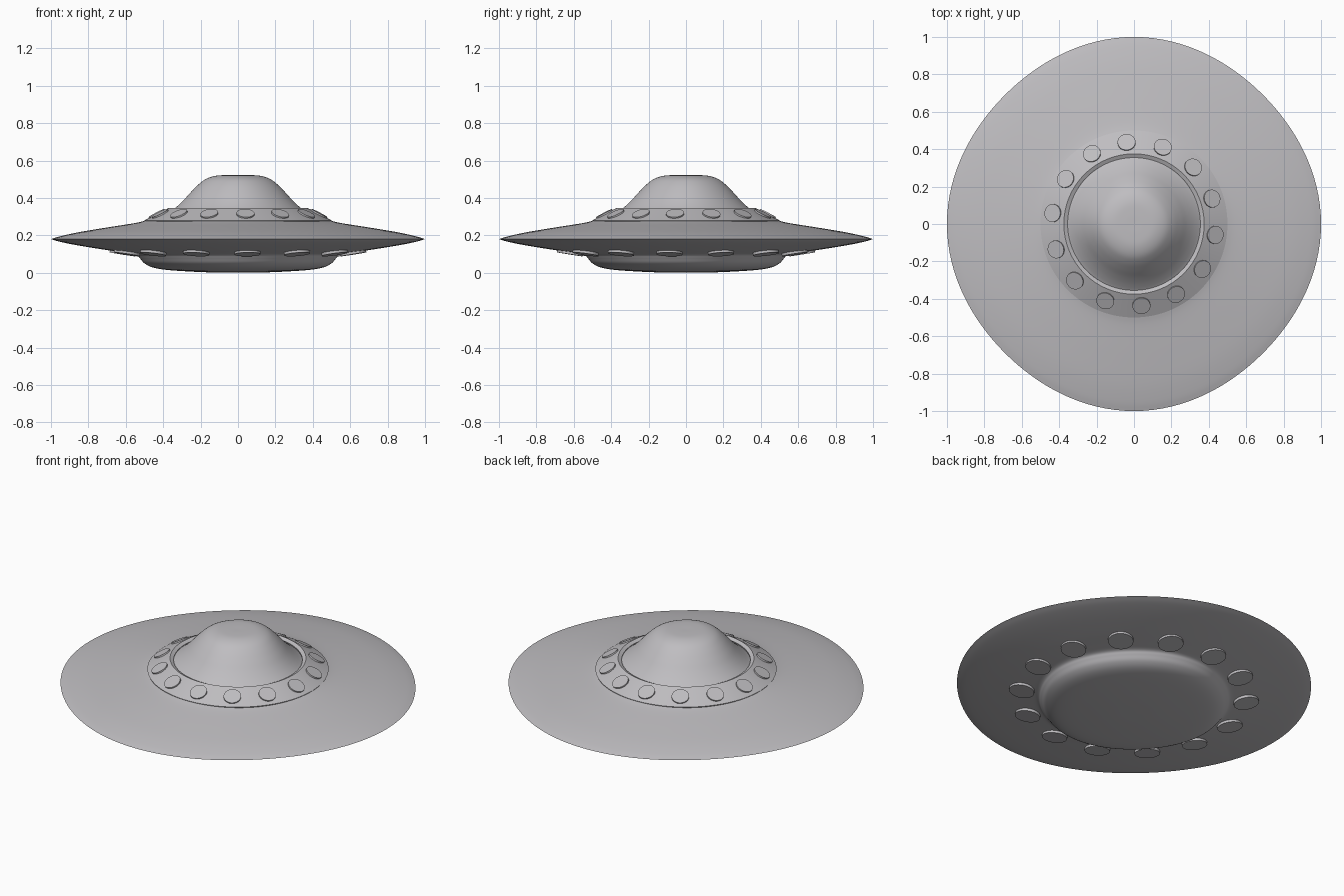
import bpy, bmesh, math
from mathutils import Vector, Matrix

if "Cube" in bpy.data.objects:
    bpy.data.objects.remove(bpy.data.objects["Cube"])

SEG = 128


def material(name, c):
    m = bpy.data.materials.new(name)
    m.diffuse_color = (*c, 1)
    m.use_nodes = True
    m.node_tree.nodes["Principled BSDF"].inputs["Base Color"].default_value = m.diffuse_color
    return m


grey = material("hull_grey", (0.52, 0.51, 0.53))


def spline(pts, n=5):
    """Smooth curve through the profile points (Catmull-Rom)."""
    p = [Vector(q) for q in pts]
    p = [2 * p[0] - p[1]] + p + [2 * p[-1] - p[-2]]
    out = []
    for i in range(1, len(p) - 2):
        a, b, c, d = p[i - 1:i + 3]
        for k in range(n):
            t = k / n
            out.append(0.5 * (2 * b + (c - a) * t + (2 * a - 5 * b + 4 * c - d) * t * t
                              + (3 * b - a - 3 * c + d) * t ** 3))
    return out + [p[-2]]


def finish(bm, name, angle=35):
    bmesh.ops.recalc_face_normals(bm, faces=bm.faces)
    me = bpy.data.meshes.new(name)
    bm.to_mesh(me)
    bm.free()
    ob = bpy.data.objects.new(name, me)
    bpy.context.collection.objects.link(ob)
    me.materials.append(grey)
    bpy.ops.object.select_all(action='DESELECT')
    ob.select_set(True)
    bpy.context.view_layer.objects.active = ob
    bpy.ops.object.shade_smooth_by_angle(angle=math.radians(angle))
    return ob


def lathe(name, prof, wobble=0.0, closed=False, angle=35):
    """Revolve (r, z) points; wobble gently flattens the diagonals."""
    bm = bmesh.new()
    rings = []
    for r, z in prof:
        if r < 1e-4:
            rings.append([bm.verts.new((0, 0, z))] * SEG)
            continue
        ring = []
        for i in range(SEG):
            a = 2 * math.pi * i / SEG
            rr = r * (1 - wobble * (1 - math.cos(4 * a)))
            ring.append(bm.verts.new((rr * math.cos(a), rr * math.sin(a), z)))
        rings.append(ring)
    pairs = list(zip(rings, rings[1:]))
    if closed:
        pairs.append((rings[-1], rings[0]))
    for a, b in pairs:
        for i in range(SEG):
            j = (i + 1) % SEG
            vs = list(dict.fromkeys((a[i], a[j], b[j], b[i])))
            bm.faces.new(vs)
    return finish(bm, name, angle)


def disc_ring(name, r, z, normal, radius, depth, phase, count=14):
    """Ring of tilted round plates; normal is (radial, vertical)."""
    bm = bmesh.new()
    for k in range(count):
        a = math.radians(phase) + 2 * math.pi * k / count
        c, s = math.cos(a), math.sin(a)
        n = Vector((normal[0] * c, normal[0] * s, normal[1])).normalized()
        mat = Matrix.Translation((r * c, r * s, z)) @ n.to_track_quat('Z', 'Y').to_matrix().to_4x4()
        bmesh.ops.create_cone(bm, cap_ends=True, segments=32, radius1=radius,
                              radius2=radius, depth=depth, matrix=mat)
    return finish(bm, name)


# hull: dome flaring into the saucer, sharp rim, shallow belly
upper = spline([(0, .522), (.06, .522), (.12, .518), (.17, .502), (.21, .473), (.25, .433),
                (.29, .389), (.33, .351), (.37, .322), (.43, .297), (.5, .277), (.56, .264),
                (.7, .242), (.85, .217), (.95, .195), (1, .18)])
lower = spline([(1, .18), (.95, .165), (.85, .145), (.7, .121), (.6, .107), (.545, .097),
                (.525, .078), (.5, .05), (.455, .028), (.38, .015), (.25, .006),
                (.12, .001), (0, 0)])
lathe("saucer_hull", upper + lower[1:], wobble=0.012, angle=25)

# conical window collar around the dome
lathe("window_collar", [(.5, .28), (.375, .345), (.355, .335), (.36, .31), (.497, .272)],
      closed=True, angle=20)

# round windows on the collar and lamps under the saucer
disc_ring("collar_windows", .437, .313, (.065, .125), .048, .014, 275.2)
disc_ring("belly_lamps", .622, .108, (.027, -.17), .07, .02, 274.7)
